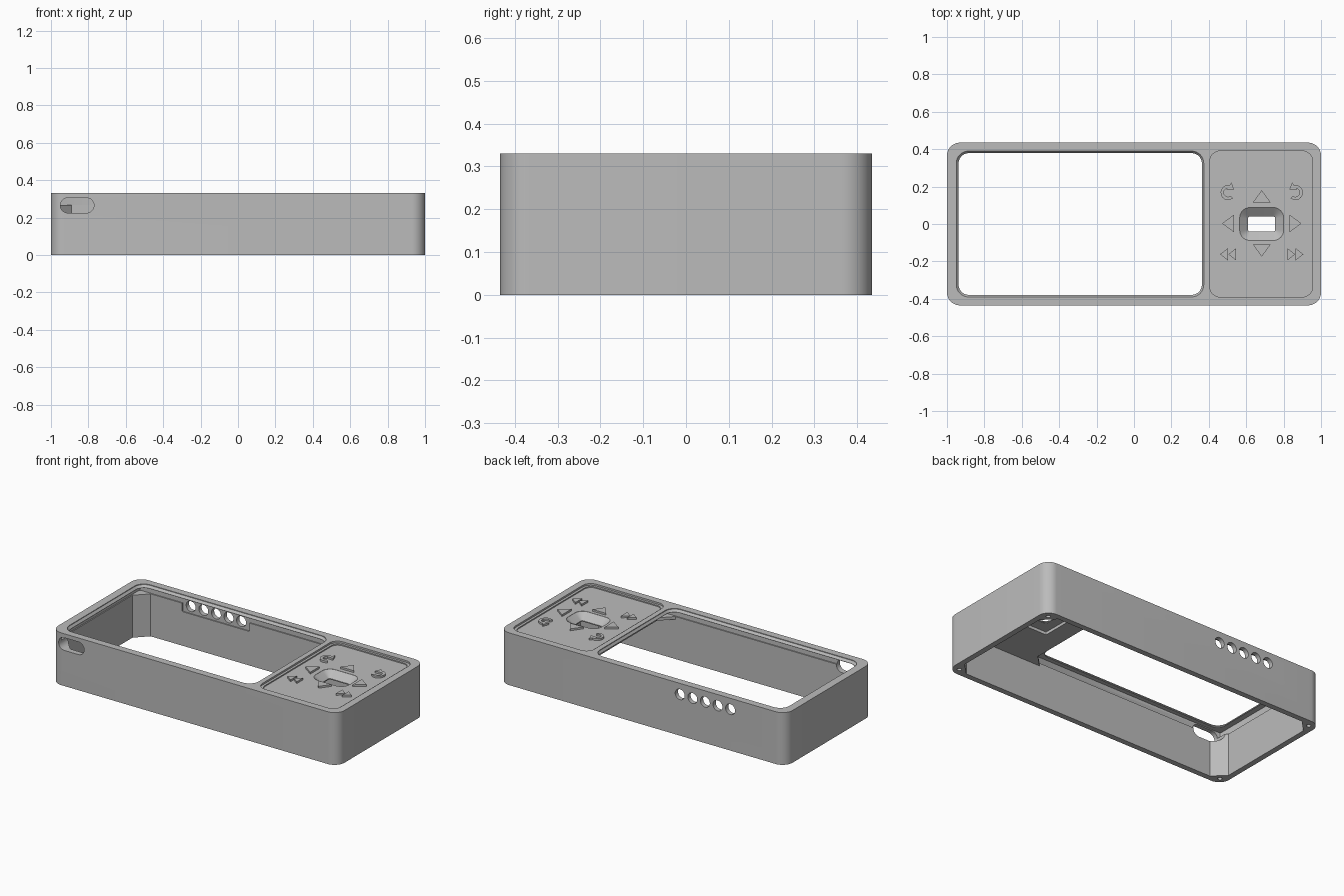
import bpy, bmesh, math

cube = bpy.data.objects.get("Cube")
if cube:
    bpy.data.objects.remove(cube, do_unlink=True)

grey = bpy.data.materials.new("matte_grey")
grey.use_nodes = True
colour = (0.5, 0.5, 0.5, 1)
grey.diffuse_color = colour
grey.node_tree.nodes["Principled BSDF"].inputs["Base Color"].default_value = colour


def finish(name, bm):
    bmesh.ops.recalc_face_normals(bm, faces=bm.faces[:])
    mesh = bpy.data.meshes.new(name)
    bm.to_mesh(mesh)
    bm.free()
    mesh.materials.append(grey)
    obj = bpy.data.objects.new(name, mesh)
    bpy.context.collection.objects.link(obj)
    return obj


def rounded(x0, x1, y0, y1, r, seg):
    """Rectangle outline with rounded corners; one segment gives chamfers."""
    centres = ((x1 - r, y1 - r), (x0 + r, y1 - r), (x0 + r, y0 + r), (x1 - r, y0 + r))
    return [(cx + r * math.cos(a), cy + r * math.sin(a))
            for q, (cx, cy) in enumerate(centres)
            for a in [(q + i / seg) * math.pi / 2 for i in range(seg + 1)]]


def skin(name, rings):
    """Closed solid through matching rings of points."""
    bm = bmesh.new()
    rings = [[bm.verts.new(p) for p in ring] for ring in rings]
    for a, b in zip(rings, rings[1:]):
        for i in range(len(a)):
            j = (i + 1) % len(a)
            bm.faces.new((a[i], a[j], b[j], b[i]))
    bm.faces.new(rings[0])
    bm.faces.new(rings[-1])
    return finish(name, bm)


def loft(name, sections, seg=8):
    """Solid through rounded rectangles given as (x0, x1, half_y, r, z)."""
    return skin(name, [[(x, y, z) for x, y in rounded(x0, x1, -h, h, r, seg)]
                       for x0, x1, h, r, z in sections])


def prism(name, x0, x1, half_y, r, z0, z1, seg=8):
    return loft(name, [(x0, x1, half_y, r, z0), (x0, x1, half_y, r, z1)], seg)


def wall_cut(x0, x1, z0, z1, r, y0, y1):
    """Rounded cutter running along y."""
    outline = rounded(x0, x1, z0, z1, r, 8)
    return skin("wall_cutter", [[(x, y, z) for x, z in outline] for y in (y0, y1)])


def cut(target, cutter):
    mod = target.modifiers.new("cut", 'BOOLEAN')
    mod.operation = 'DIFFERENCE'
    mod.solver = 'EXACT'
    mod.object = cutter
    bpy.context.view_layer.objects.active = target
    bpy.ops.object.modifier_apply(modifier=mod.name)
    bpy.data.objects.remove(cutter, do_unlink=True)


# Outer shell
case = prism("case", -1, 1, 0.435, 0.07, 0, 0.33, 12)

# Open underside with chamfered screw corners, then the display pocket
cut(case, prism("cavity", -0.965, 0.965, 0.40, 0.075, -0.1, 0.25, 1))
cut(case, prism("display_bay", -0.965, 0.43, 0.40, 0.075, 0.2, 0.27, 1))
cut(case, prism("display_pocket", -0.972, 0.43, 0.407, 0.01, 0.268, 0.31, 2))

# Display window with a bevelled lip
inner, outer = (-0.938, 0.363, 0.379, 0.055), (-0.95, 0.373, 0.39, 0.065)
cut(case, loft("window", [(*inner, 0.29), (*inner, 0.312), (*outer, 0.326), (*outer, 0.36)]))

# Stepped keypad recess
cut(case, prism("keypad_step", 0.405, 0.955, 0.39, 0.055, 0.319, 0.36))
cut(case, prism("keypad_floor", 0.42, 0.94, 0.375, 0.045, 0.312, 0.36))

# Thumb scoop and the switch seat beneath it
wide, narrow = (0.565, 0.80, 0.088, 0.055), (0.61, 0.755, 0.04, 0.01)
cut(case, prism("switch_seat", 0.55, 0.82, 0.11, 0.01, 0.2, 0.268, 2))
cut(case, loft("scoop", [(*narrow, 0.2), (*narrow, 0.274), (*wide, 0.311), (*wide, 0.36)]))

# Side slot, relief inside the back wall and its row of holes
cut(case, wall_cut(-0.95, -0.77, 0.225, 0.305, 0.0399, -0.6, -0.3))
cut(case, wall_cut(-0.67, -0.20, 0.215, 0.28, 0.005, 0.3, 0.407))
for i in range(5):
    x = -0.262 - i * 0.088
    cut(case, wall_cut(x - 0.033, x + 0.033, 0.227, 0.293, 0.0329, 0.3, 0.6))

# Screw holes in the four corners
for sx in (-1, 1):
    for sy in (-1, 1):
        bpy.ops.mesh.primitive_cylinder_add(vertices=16, radius=0.013, depth=0.3,
                                            location=(sx * 0.952, sy * 0.387, 0))
        cut(case, bpy.context.object)


# Raised key symbols
def symbol(name, outline):
    skin(name, [[(x, y, z) for x, y in outline] for z in (0.308, 0.324)])


def triangle(x, y, angle, length, width):
    c, s = math.cos(angle), math.sin(angle)
    points = ((length / 2, 0), (-length / 2, width / 2), (-length / 2, -width / 2))
    return [(x + c * u - s * v, y + s * u + c * v) for u, v in points]


cx, cy, dx, dy = 0.683, 0.003, 0.18, 0.165
for name, ux, uy in (("right", 1, 0), ("up", 0, 1), ("left", -1, 0), ("down", 0, -1)):
    symbol(name + "_arrow",
           triangle(cx + ux * dx, cy + uy * 0.145, math.atan2(uy, ux), 0.065, 0.095))

for name, side in (("rewind", -1), ("forward", 1)):
    x = cx + side * dx
    for part, offset in (("inner", -0.022), ("outer", 0.022)):
        symbol(f"{name}_{part}_arrow",
               triangle(x + side * offset, cy - dy, 0 if side > 0 else math.pi, 0.042, 0.065))

for name, side in (("undo", -1), ("redo", 1)):
    x, y = cx + side * dx, cy + dy
    sweep = [math.radians(-130 + 22 * i) for i in range(12)]
    symbol(name + "_arc", [(x + side * r * math.cos(a), y + r * math.sin(a))
                           for r, angles in ((0.04, sweep), (0.023, sweep[::-1]))
                           for a in angles])
    tip = sweep[-1] + 0.25
    heading = tip + math.pi / 2
    symbol(name + "_arrowhead",
           triangle(x + side * 0.0315 * math.cos(tip), y + 0.0315 * math.sin(tip),
                    heading if side > 0 else math.pi - heading, 0.035, 0.045))

# Smooth the rounded walls and keep every edge crisp
bpy.context.view_layer.update()
bpy.ops.object.select_all(action='DESELECT')
case.select_set(True)
bpy.context.view_layer.objects.active = case
bpy.ops.object.shade_smooth_by_angle(angle=math.radians(30))
